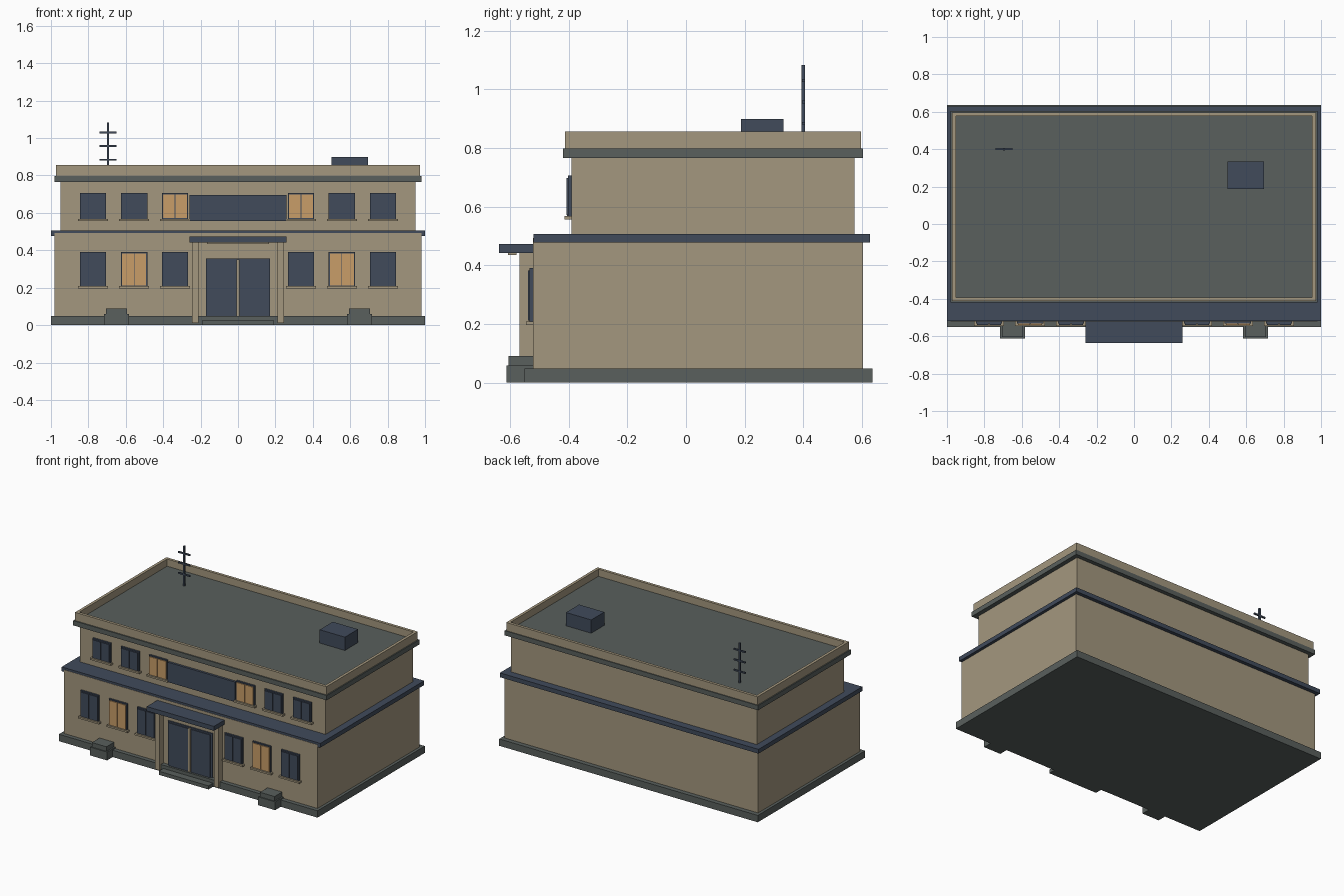
import bpy
import bmesh
from mathutils import Vector

cube = bpy.data.objects.get("Cube")
if cube:
    bpy.data.objects.remove(cube, do_unlink=True)


def material(name, r, g, b):
    m = bpy.data.materials.new(name)
    m.use_nodes = True
    m.diffuse_color = (r, g, b, 1)
    m.node_tree.nodes["Principled BSDF"].inputs["Base Color"].default_value = (r, g, b, 1)
    return m


TAN = material("tan_plaster", 0.37, 0.31, 0.21)
SLATE = material("slate_blue", 0.052, 0.070, 0.105)
GREY = material("concrete_grey", 0.100, 0.116, 0.109)
GLOW = material("lit_window", 0.58, 0.34, 0.14)


def box(name, mat, x, y, z):
    """Flat-shaded box from its (min, max) on each axis."""
    low, high = Vector((x[0], y[0], z[0])), Vector((x[1], y[1], z[1]))
    bm = bmesh.new()
    bmesh.ops.create_cube(bm, size=1)
    for v in bm.verts:
        v.co = v.co * (high - low)
    mesh = bpy.data.meshes.new(name)
    bm.to_mesh(mesh)
    bm.free()
    mesh.materials.append(mat)
    obj = bpy.data.objects.new(name, mesh)
    obj.location = (low + high) / 2
    bpy.context.scene.collection.objects.link(obj)
    return obj


def sym(half, centre=0):
    return (centre - half, centre + half)


def window(name, x, wall, bottom, top, lit):
    """Dark frame, two raised panes and a sill."""
    box(name + "_frame", SLATE, sym(0.07, x), (wall - 0.012, wall + 0.01), (bottom, top))
    for side, offset in (("right", -0.033), ("left", 0.033)):
        box(f"{name}_{side}_pane", GLOW if lit else SLATE, sym(0.031, x + offset),
            (wall - 0.018, wall), (bottom + 0.004, top - 0.008))
    box(name + "_sill", TAN, sym(0.08, x), (wall - 0.024, wall + 0.01), (bottom - 0.012, bottom))


# Main storeys and slabs
box("plinth", GREY, sym(1), (-0.55, 0.635), (0, 0.048))
box("lower_storey", TAN, sym(0.98), (-0.521, 0.603), (0.03, 0.492))
box("middle_slab", SLATE, sym(1), (-0.519, 0.628), (0.477, 0.507))
box("upper_storey", TAN, sym(0.95), (-0.39, 0.575), (0.5, 0.77))
box("cornice", GREY, sym(0.98), (-0.42, 0.603), (0.765, 0.798))

# Parapet with a recessed roof floor
parapet = box("parapet", TAN, sym(0.972), (-0.412, 0.597), (0.79, 0.855))
parapet.data.materials.append(GREY)
bm = bmesh.new()
bm.from_mesh(parapet.data)
roof = max(bm.faces, key=lambda f: f.calc_center_median().z)
bmesh.ops.inset_region(bm, faces=[roof], thickness=0.028)
bottom = bmesh.ops.extrude_discrete_faces(bm, faces=[roof])["faces"][0]
bmesh.ops.translate(bm, verts=bottom.verts[:], vec=(0, 0, -0.05))
bottom.material_index = 1
bm.to_mesh(parapet.data)
bm.free()

# Windows, mirrored about the middle
for side, s in (("right", -1), ("left", 1)):
    for spot, x in (("outer", 0.775), ("middle", 0.555), ("inner", 0.337)):
        window(f"lower_{side}_{spot}_window", s * x, -0.521, 0.208, 0.39, spot == "middle")
        window(f"upper_{side}_{spot}_window", s * x, -0.39, 0.568, 0.705, spot == "inner")
box("upper_panel", SLATE, sym(0.26), (-0.406, -0.38), (0.556, 0.695))

# Entrance
box("door_frame", SLATE, sym(0.172), (-0.53, -0.51), (0.04, 0.357))
for side, s in (("right", -1), ("left", 1)):
    box(side + "_door", SLATE, sym(0.073, s * 0.086), (-0.536, -0.52), (0.048, 0.347))
    box(side + "_column", TAN, sym(0.017, s * 0.228), (-0.567, -0.51), (0.012, 0.445))
box("door_divider", TAN, sym(0.008), (-0.541, -0.52), (0.048, 0.352))
box("canopy", SLATE, sym(0.26), (-0.637, -0.51), (0.442, 0.473))
box("canopy_lamp", TAN, sym(0.165), (-0.607, -0.577), (0.434, 0.445))
box("entrance_step", GREY, sym(0.192), (-0.6, -0.5), (0, 0.025))

# Planters beside the entrance
for side, s in (("right", -1), ("left", 1)):
    box(side + "_planter_base", GREY, sym(0.066, s * 0.65), (-0.612, -0.5), (0, 0.058))
    box(side + "_planter_top", GREY, sym(0.056, s * 0.65), (-0.605, -0.515), (0.05, 0.09))

# Roof equipment
box("roof_unit", SLATE, (0.5, 0.695), (0.188, 0.333), (0.8, 0.898))
box("antenna_mast", SLATE, sym(0.006, -0.695), sym(0.006, 0.4), (0.8, 1.083))
for i, z in enumerate((0.884, 0.957, 1.03)):
    box(f"antenna_bar_{i + 1}", SLATE, sym(0.045, -0.695), sym(0.005, 0.4), sym(0.005, z))
